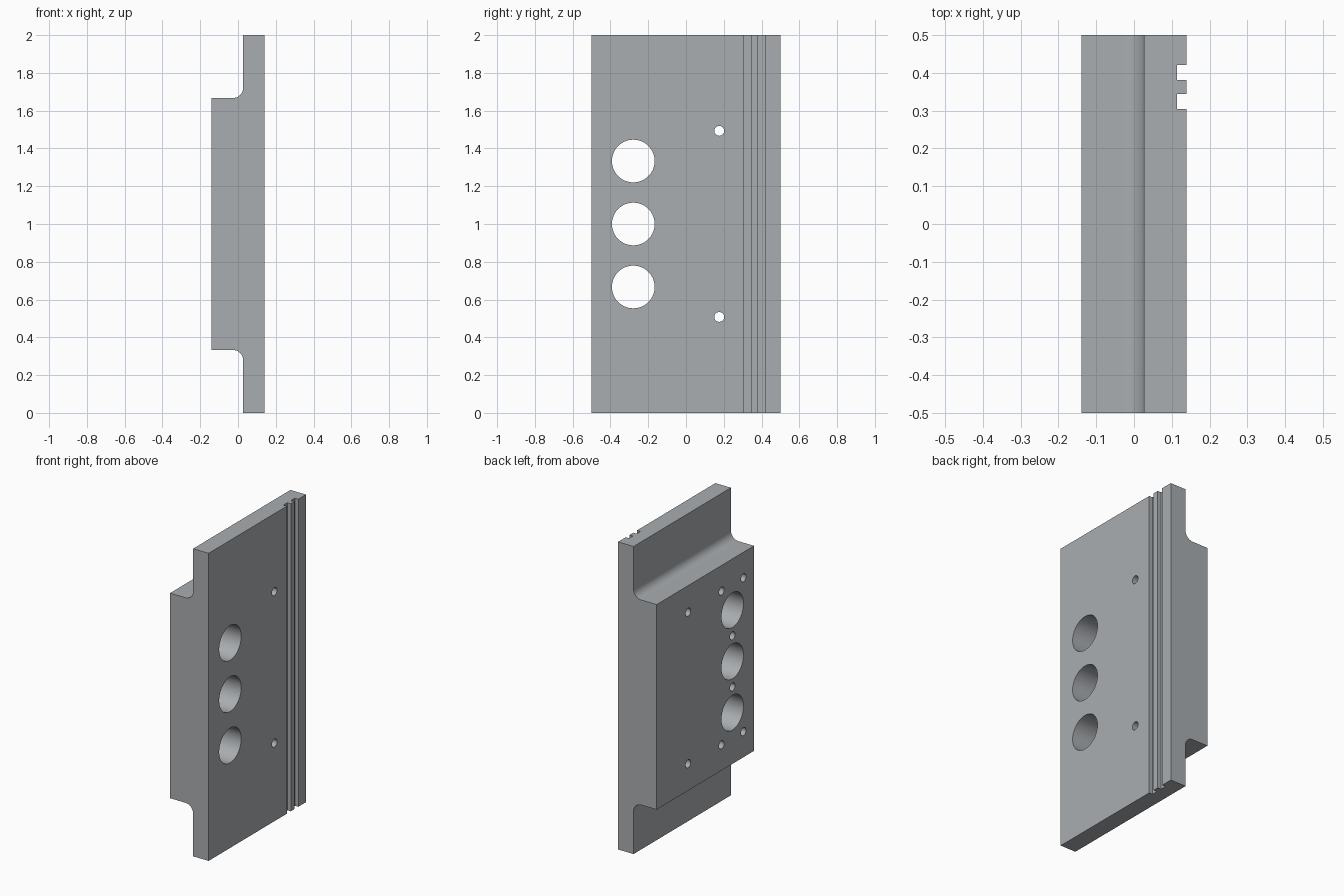
import bpy, bmesh, math
from mathutils import Matrix

if "Cube" in bpy.data.objects:
    bpy.data.objects.remove(bpy.data.objects["Cube"])

X, STEP, R = 0.139, 0.027, 0.055      # half depth, thin plate face, fillet radius
Z0, Z1 = 1 / 3, 5 / 3                 # raised block bottom and top

grey = bpy.data.materials.new("machined grey")
grey.diffuse_color = (0.40, 0.42, 0.44, 1)
grey.use_nodes = True
grey.node_tree.nodes["Principled BSDF"].inputs["Base Color"].default_value = grey.diffuse_color


def make(name, bm):
    bmesh.ops.recalc_face_normals(bm, faces=bm.faces)
    me = bpy.data.meshes.new(name)
    bm.to_mesh(me)
    bm.free()
    me.materials.append(grey)
    ob = bpy.data.objects.new(name, me)
    bpy.context.collection.objects.link(ob)
    return ob


def fillet(zc, a0, a1, n=12):
    """Concave corner arc between the thin plate and the raised block."""
    angles = [math.radians(a0 + (a1 - a0) * i / n) for i in range(n + 1)]
    return [(STEP - R + R * math.cos(a), zc + R * math.sin(a)) for a in angles]


# Plate side profile, extruded front to back
profile = [(X, 0), (X, 2), (STEP, 2)]
profile += fillet(Z1 + R, 0, -90)
profile += [(-X, Z1), (-X, Z0)]
profile += fillet(Z0 - R, 90, 0)
profile += [(STEP, 0)]
bm = bmesh.new()
face = bm.faces.new([bm.verts.new((x, -0.5, z)) for x, z in profile])
ext = bmesh.ops.extrude_face_region(bm, geom=[face])
bmesh.ops.translate(bm, vec=(0, 1, 0),
                    verts=[v for v in ext["geom"] if isinstance(v, bmesh.types.BMVert)])
plate = make("mounting_plate", bm)

# All cutters share one helper mesh
bm = bmesh.new()


def drill(y, z, r, x0, x1, seg):
    m = Matrix.Translation(((x0 + x1) / 2, y, z)) @ Matrix.Rotation(math.pi / 2, 4, 'Y')
    bmesh.ops.create_cone(bm, cap_ends=True, segments=seg, radius1=r, radius2=r,
                          depth=x1 - x0, matrix=m)


# Large bores
for z in (2 / 3, 1, 4 / 3):
    drill(-0.279, z, 0.113, -0.3, 0.3, 64)
# Small through holes
for z in (0.508, 1.493):
    drill(0.176, z, 0.026, -0.3, 0.3, 32)
# Blind screw holes around the bores
for y, z in ((-0.167, 1.5), (-0.392, 1.5), (-0.279, 7 / 6),
             (-0.279, 5 / 6), (-0.167, 0.5), (-0.392, 0.5)):
    drill(y, z, 0.026, -0.3, -X + 0.14, 32)
# Vertical grooves
for y0, y1 in ((0.304, 0.344), (0.381, 0.421)):
    m = Matrix.Translation((0.214, (y0 + y1) / 2, 1)) @ Matrix.Diagonal((0.2, y1 - y0, 2.4, 1))
    bmesh.ops.create_cube(bm, size=1, matrix=m)
cutter = make("hole_cutter", bm)
cutter.hide_render = True
cutter.hide_viewport = False

# Cut, then drop the helper
bpy.context.view_layer.objects.active = plate
plate.select_set(True)
cutter.select_set(False)
cut = plate.modifiers.new("cut", 'BOOLEAN')
cut.operation, cut.solver, cut.object = 'DIFFERENCE', 'EXACT', cutter
bpy.ops.object.modifier_apply(modifier="cut")
bpy.data.objects.remove(cutter)

# Smooth bores and fillets, flat faces kept crisp
bpy.ops.object.shade_smooth_by_angle(angle=math.radians(30))
weighted = plate.modifiers.new("weighted", 'WEIGHTED_NORMAL')
weighted.keep_sharp = True
